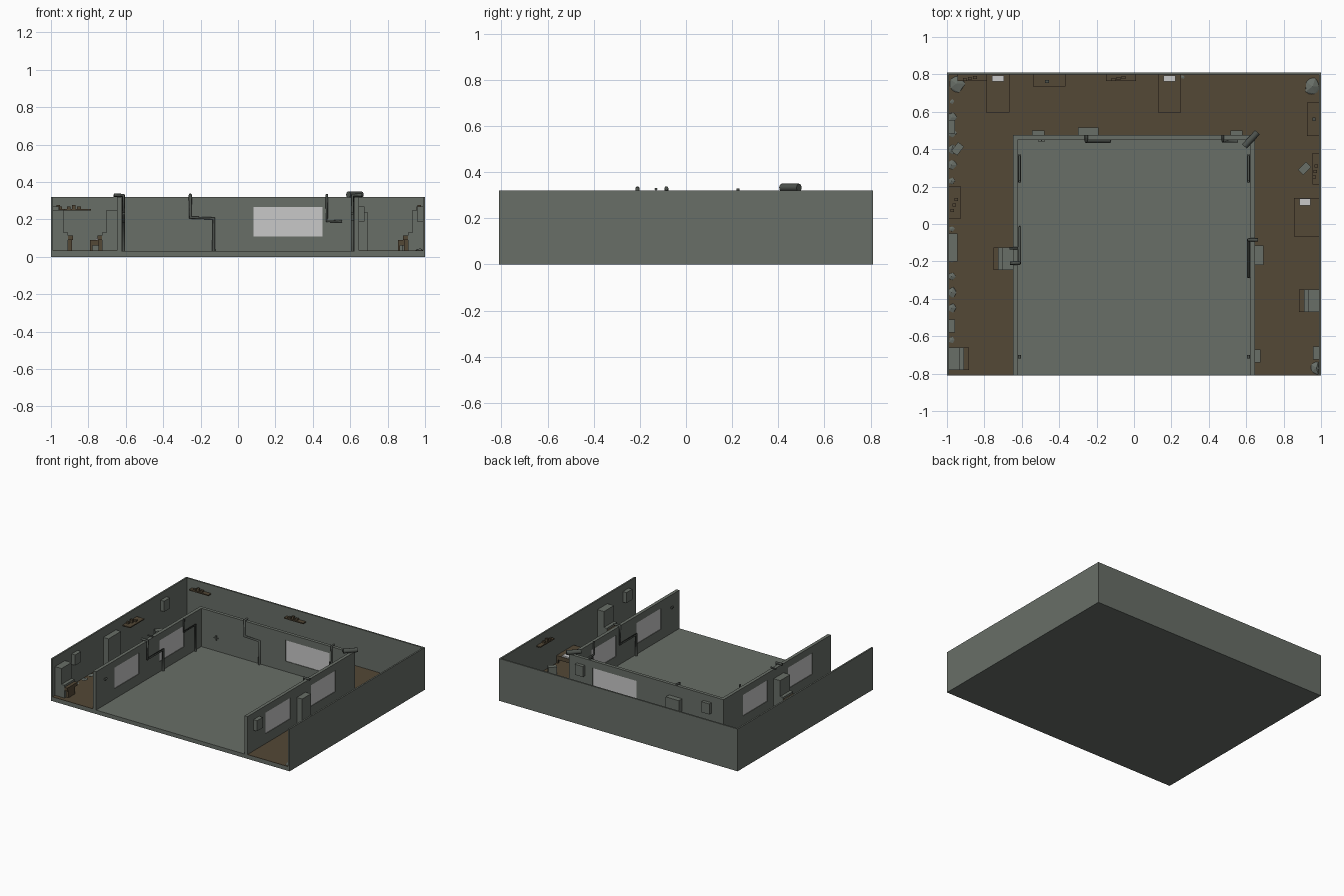
import bpy
import bmesh
import math
import random
from mathutils import Matrix, Vector

default_cube = bpy.data.objects.get("Cube")
if default_cube:
    bpy.data.objects.remove(default_cube)
random.seed(4)


def material(name, red, green, blue):
    mat = bpy.data.materials.new(name)
    mat.use_nodes = True
    mat.diffuse_color = (red, green, blue, 1)
    mat.node_tree.nodes["Principled BSDF"].inputs["Base Color"].default_value = (red, green, blue, 1)
    return mat


concrete = material("grey concrete", .138, .156, .136)
brown = material("brown wood", .087, .065, .037)
pale = material("pale glass and linen", .58, .58, .58)
steel = material("dark steel", .075, .085, .075)

FLOOR, TOP = .03, .32
SIDE, DEPTH = 1.0, .81
SHELL = .012          # outer wall thickness
IN_X, IN_Y = .647, .475   # outside of the inner room
WALL = .025           # inner wall thickness
SILL, HEAD = .1, .275     # window opening heights


def finish(name, bm, mat):
    mesh = bpy.data.meshes.new(name)
    bm.to_mesh(mesh)
    bm.free()
    mesh.materials.append(mat)
    obj = bpy.data.objects.new(name, mesh)
    bpy.context.collection.objects.link(obj)
    return obj


def add_box(bm, xs, ys, zs):
    size = [abs(r[1] - r[0]) for r in (xs, ys, zs)]
    centre = [(r[1] + r[0]) / 2 for r in (xs, ys, zs)]
    bmesh.ops.create_cube(bm, size=1, matrix=Matrix.Translation(centre) @ Matrix.Diagonal((*size, 1)))


def box(name, xs, ys, zs, mat=concrete):
    bm = bmesh.new()
    add_box(bm, xs, ys, zs)
    return finish(name, bm, mat)


def pipe(name, points, radius=.009):
    curve = bpy.data.curves.new(name, "CURVE")
    curve.dimensions = "3D"
    curve.bevel_depth = radius
    curve.bevel_resolution = 2
    curve.use_fill_caps = True
    spline = curve.splines.new("POLY")
    spline.points.add(len(points) - 1)
    for target, point in zip(spline.points, points):
        target.co = (*point, 1)
    curve.materials.append(steel)
    obj = bpy.data.objects.new(name, curve)
    bpy.context.collection.objects.link(obj)


def window_wall(name, start, end, inner, outer, windows, along_y):
    """Wall with framed, glazed openings."""
    wall, frame, glass = bmesh.new(), bmesh.new(), bmesh.new()
    rim = .008
    middle = (inner + outer) / 2

    def part(bm, run, heights, across=(inner, outer)):
        add_box(bm, across if along_y else run, run if along_y else across, heights)

    edge = start
    for a, b in windows:
        part(wall, (edge, a), (FLOOR, TOP))
        part(wall, (a, b), (FLOOR, SILL))
        part(wall, (a, b), (HEAD, TOP))
        part(frame, (a, a + rim), (SILL, HEAD))
        part(frame, (b - rim, b), (SILL, HEAD))
        part(frame, (a + rim, b - rim), (SILL, SILL + rim))
        part(frame, (a + rim, b - rim), (HEAD - rim, HEAD))
        part(glass, (a + rim, b - rim), (SILL + rim, HEAD - rim), (middle - rim, middle + rim))
        edge = b
    part(wall, (edge, end), (FLOOR, TOP))
    finish(name, wall, concrete)
    finish(name + "_window_frames", frame, concrete)
    finish(name + "_window_glass", glass, pale)


# Base, corridor floor and outer shell
box("base_slab", (-SIDE, SIDE), (-DEPTH, DEPTH), (0, FLOOR))
box("back_outer_wall", (-SIDE, SIDE), (DEPTH - SHELL, DEPTH), (FLOOR, TOP))
box("back_corridor_floor", (SHELL - SIDE, SIDE - SHELL), (IN_Y, DEPTH - SHELL), (FLOOR, FLOOR + .003), brown)
for side, label in ((-1, "right"), (1, "left")):
    box(label + "_outer_wall", (side * (SIDE - SHELL), side * SIDE), (-DEPTH, DEPTH - SHELL), (FLOOR, TOP))
    box(label + "_corridor_floor", (side * IN_X, side * (SIDE - SHELL)), (-DEPTH, IN_Y), (FLOOR, FLOOR + .003), brown)
    window_wall(label + "_inner_wall", -DEPTH, IN_Y, side * (IN_X - WALL), side * IN_X,
                ((-.6, -.29), (-.06, .25)), True)
window_wall("back_inner_wall", WALL - IN_X, IN_X - WALL, IN_Y - WALL, IN_Y, ((.075, .46),), False)


# Consoles: tall cabinet, sloping desk step and a wooden tray with a leg
def console(x, facing, y):
    ys = (y - .06, y + .06)
    box("console_cabinet", (x, x + facing * .055), ys, (FLOOR, .25))
    box("console_step", (x + facing * .055, x + facing * .08), ys, (FLOOR, .13))
    box("console_tray", (x + facing * .08, x + facing * .105), ys, (.09, .115), brown)
    box("console_leg", (x + facing * .08, x + facing * .1), (y - .04, y + .04), (FLOOR, .09), brown)


INSIDE = SIDE - SHELL
console(-INSIDE, 1, -.72)
console(-IN_X, -1, -.185)
console(INSIDE, -1, -.41)

# Lockers and wall boxes
box("corridor_locker", (IN_X, IN_X + .045), (-.22, -.115), (FLOOR, .24))
box("side_locker", (-INSIDE, -.945), (-.2, -.05), (FLOOR, .25))
box("back_wall_cabinet", (-.3, -.19), (IN_Y, IN_Y + .04), (.14, .235))
for x in (-.512, .548):
    box("back_wall_box", (x - .033, x + .033), (IN_Y, IN_Y + .025), (.19, .27))
for x, facing, y in ((IN_X, 1, -.705), (-INSIDE, 1, -.545), (-INSIDE, 1, .52), (INSIDE, -1, -.69)):
    box("side_wall_box", (x, x + facing * .03), (y - .035, y + .035), (.19, .27))


# Tables with four legs, used for beds and desks
def table(name, xs, ys, height, thickness):
    bm = bmesh.new()
    add_box(bm, xs, ys, (height - thickness, height))
    leg = .012
    for x in (xs[0], xs[1] - leg):
        for y in (ys[0], ys[1] - leg):
            add_box(bm, (x, x + leg), (y, y + leg), (FLOOR, height - thickness))
    finish(name, bm, brown)


BACK = DEPTH - SHELL
for x in (-.728, .19):
    table("back_bed", (x - .062, x + .062), (.595, BACK), .09, .03)
    box("back_pillow", (x - .032, x + .032), (.762, BACK - .005), (.09, .1), pale)
table("side_bed", (.855, INSIDE), (-.068, .14), .09, .03)
box("side_pillow", (.885, .943), (.1, .135), (.09, .1), pale)
table("back_desk", (-.54, -.365), (.735, BACK), .12, .012)
table("side_desk", (.925, INSIDE), (.47, .65), .12, .012)
box("back_desk_screen", (-.475, -.455), (.755, .77), (.12, .14), steel)
box("side_desk_screen", (.955, .97), (.55, .57), (.12, .14), steel)


# Wall shelves with small goods on them
def shelf(xs, ys):
    box("wall_shelf", xs, ys, (.248, .256), brown)
    for i in range(3):
        t = .25 + i * .17
        x = xs[0] + (xs[1] - xs[0]) * t
        y = ys[0] + (ys[1] - ys[0]) * t
        box("shelf_goods", (x - .01, x + .01), (y - .008, y + .008), (.256, .268 + .01 * (i % 2)), brown)


for x in (-.945, -.15):
    shelf((x, x + .16), (.765, BACK))
shelf((.955, INSIDE), (.21, .38))
shelf((-INSIDE, -.925), (.03, .2))

# Turned stools
for x, y in ((-.943, .402), (.912, .298)):
    stool = box("turned_stool", (-.02, .02), (-.03, .03), (FLOOR, .09))
    stool.location = (x, y, 0)
    stool.rotation_euler.z = math.radians(-38 if x < 0 else -45)


# Low rubble along the outer walls
def rubble(x, y, radius):
    bm = bmesh.new()
    bmesh.ops.create_icosphere(bm, subdivisions=1, radius=radius)
    for v in bm.verts:
        v.co *= random.uniform(.8, 1.1)
        v.co = Vector((x + v.co.x, y + v.co.y, FLOOR + v.co.z * .4))
        v.co.x = max(-INSIDE, min(INSIDE, v.co.x))
        v.co.y = min(BACK, v.co.y)
        v.co.z = max(FLOOR, v.co.z)
    finish("rubble", bm, concrete)


for i in range(16):
    rubble(-.975, -.62 + i * .085, random.uniform(.015, .035))
for x, y, radius in ((-.95, .75, .05), (.955, .735, .05), (.975, -.77, .04), (-.4, .785, .02), (.26, .785, .015)):
    rubble(x, y, radius)

# Pipes on the inside of the room
FACE = IN_Y - WALL - .008
HIGH = TOP + .01
pipe("long_back_pipe", [(-.255, IN_Y, HIGH), (-.255, FACE, HIGH), (-.255, FACE, .21),
                        (-.13, FACE, .205), (-.13, FACE, FLOOR)])
pipe("short_back_pipe", [(.475, IN_Y, HIGH), (.475, FACE, HIGH), (.475, FACE, .19), (.555, FACE, .19)], .007)
pipe("corner_duct", [(.59, .415, .333), (.66, .49, .333)], .017)
for side, y, end in ((-1, -.21, -.02), (1, -.085, -.28)):
    x = side * (IN_X - WALL - .01)
    pipe("over_wall_pipe", [(side * (IN_X + .015), y, HIGH), (x, y, HIGH), (x, y, .19),
                            (x, end, .19), (x, end, FLOOR)])
    pipe("side_pipe", [(x, .225, HIGH), (x, .225, .23), (x, .365, .23), (x, .365, FLOOR)], .007)
    pipe("pipe_stub", [(x, -.72, .23), (x, -.7, .23)], .008)
pipe("small_over_wall_pipe", [(-.665, -.13, HIGH - .003), (-.62, -.13, HIGH - .003)], .006)

# Valve mark on the back wall
for dx, dz in ((.018, .003), (.003, .018)):
    box("valve_handle", (-.495 - dx, -.495 + dx), (FACE, IN_Y - WALL), (.13 - dz, .13 + dz))
